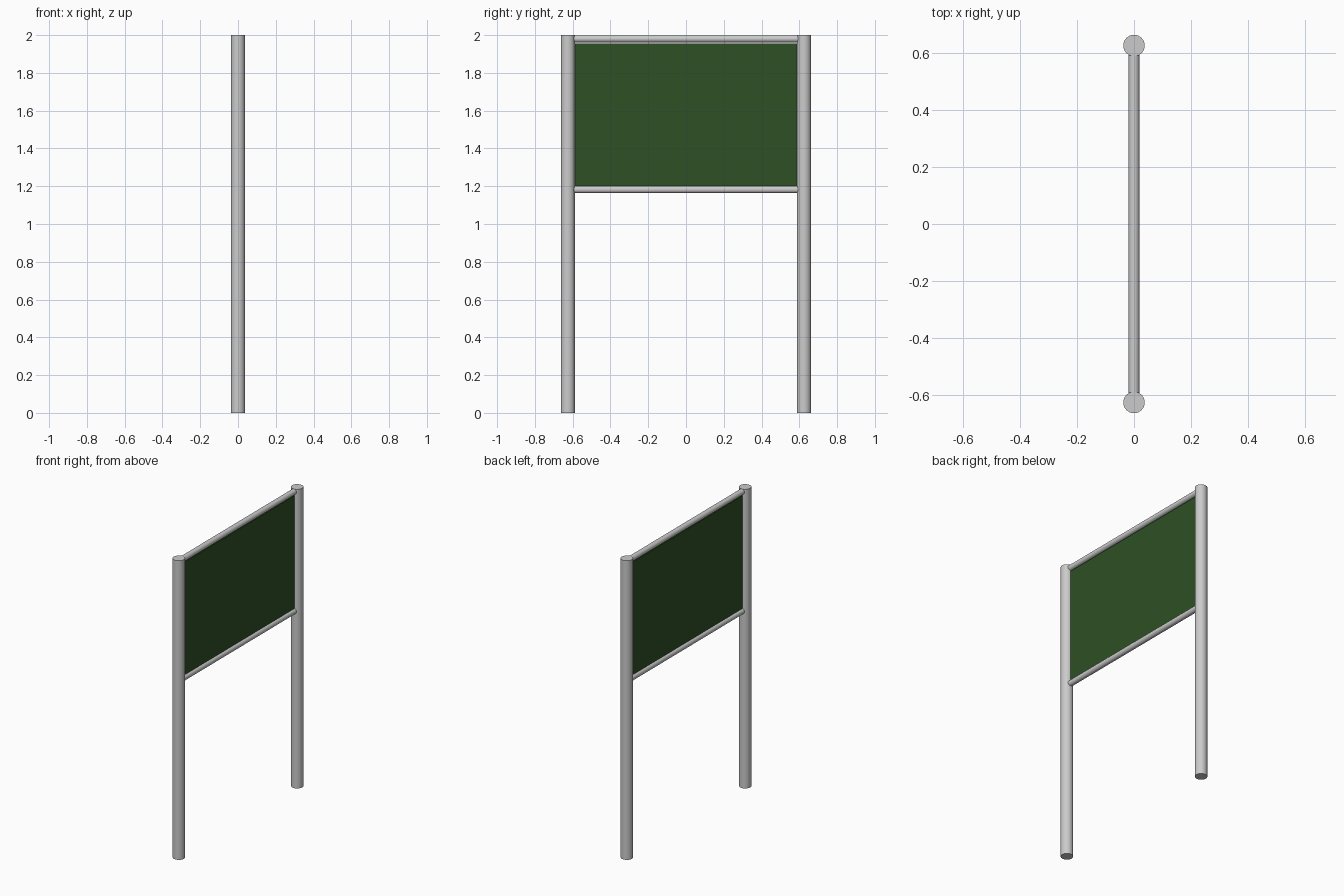
import bpy, math

if "Cube" in bpy.data.objects:
    bpy.data.objects.remove(bpy.data.objects["Cube"])

POST_Y, POST_R = 0.625, 0.0375
RAIL_R = 0.019


def tube(name, radius, length, location, rotation=(0, 0, 0)):
    bpy.ops.mesh.primitive_cylinder_add(vertices=32, radius=radius, depth=length,
                                        location=location, rotation=rotation)
    obj = bpy.context.object
    obj.name = name
    bpy.ops.object.shade_smooth_by_angle(angle=math.radians(30))
    return obj


# Upright posts
for side, sign in (("left", -1), ("right", 1)):
    tube(f"{side}_post", POST_R, 2.0, (0, sign * POST_Y, 1.0))

# Horizontal rails, ending just inside the posts
for name, z in (("top_rail", 1.98), ("bottom_rail", 1.182)):
    tube(name, RAIL_R, 1.19, (0, 0, z), (math.pi / 2, 0, 0))

# Dark green board, leaving a thin gap below the top rail
bottom, top = 1.195, 1.955
bpy.ops.mesh.primitive_cube_add(size=1, location=(0, 0, (bottom + top) / 2))
board = bpy.context.object
board.name = "board_panel"
board.scale = (0.01, 1.18, top - bottom)
bpy.ops.object.transform_apply(location=False, rotation=False, scale=True)
green = bpy.data.materials.new("dark_green")
green.diffuse_color = (0.026, 0.08, 0.018, 1)
green.use_nodes = True
green.node_tree.nodes["Principled BSDF"].inputs["Base Color"].default_value = green.diffuse_color
board.data.materials.append(green)
